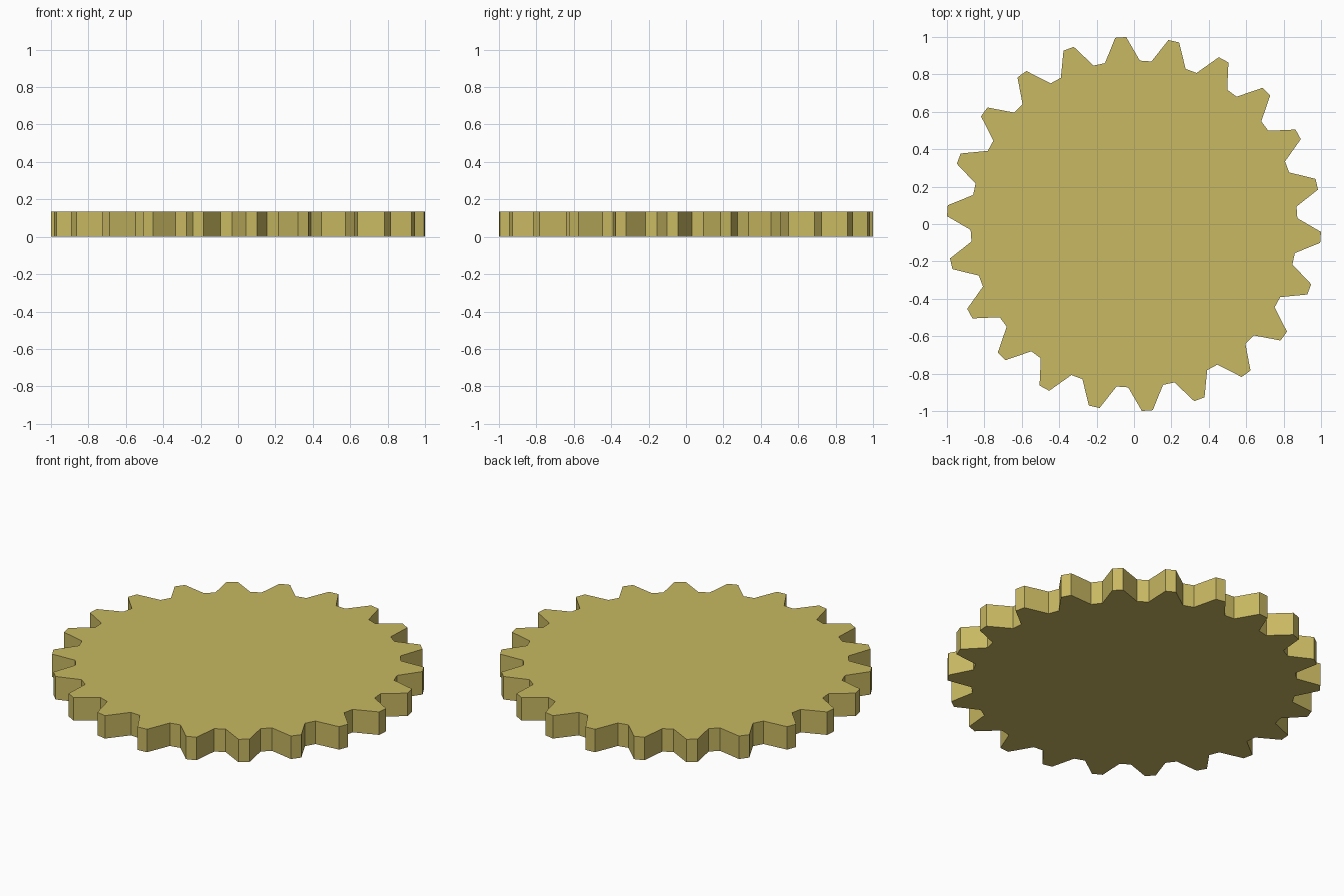
import bpy, bmesh
from math import cos, sin, radians

if "Cube" in bpy.data.objects:
    bpy.data.objects.remove(bpy.data.objects["Cube"])

TEETH = 22
R_TIP, R_ROOT = 1.0005, 0.874
HEIGHT = 0.136
PITCH = 360 / TEETH
TIP_HALF, ROOT_HALF = 1.68, PITCH / 8

brass = bpy.data.materials.new("pale brass")
brass.diffuse_color = (0.58, 0.48, 0.122, 1)
brass.use_nodes = True
brass.node_tree.nodes["Principled BSDF"].inputs["Base Color"].default_value = brass.diffuse_color

# Gear outline: flat tip and flat root for every tooth
outline = []
for i in range(TEETH):
    tip = -PITCH / 4 + i * PITCH
    root = tip + PITCH / 2
    for r, a in ((R_TIP, tip - TIP_HALF), (R_TIP, tip + TIP_HALF),
                 (R_ROOT, root - ROOT_HALF), (R_ROOT, root + ROOT_HALF)):
        outline.append((r * cos(radians(a)), r * sin(radians(a))))

# Gear wheel: outline extruded to a solid disc
bm = bmesh.new()
base = bm.faces.new([bm.verts.new((x, y, 0)) for x, y in outline])
ext = bmesh.ops.extrude_face_region(bm, geom=[base], use_keep_orig=True)
top = [v for v in ext["geom"] if isinstance(v, bmesh.types.BMVert)]
bmesh.ops.translate(bm, verts=top, vec=(0, 0, HEIGHT))
bmesh.ops.recalc_face_normals(bm, faces=bm.faces)
mesh = bpy.data.meshes.new("gear_wheel")
bm.to_mesh(mesh)
bm.free()
mesh.materials.append(brass)
gear = bpy.data.objects.new("gear_wheel", mesh)
bpy.context.collection.objects.link(gear)
